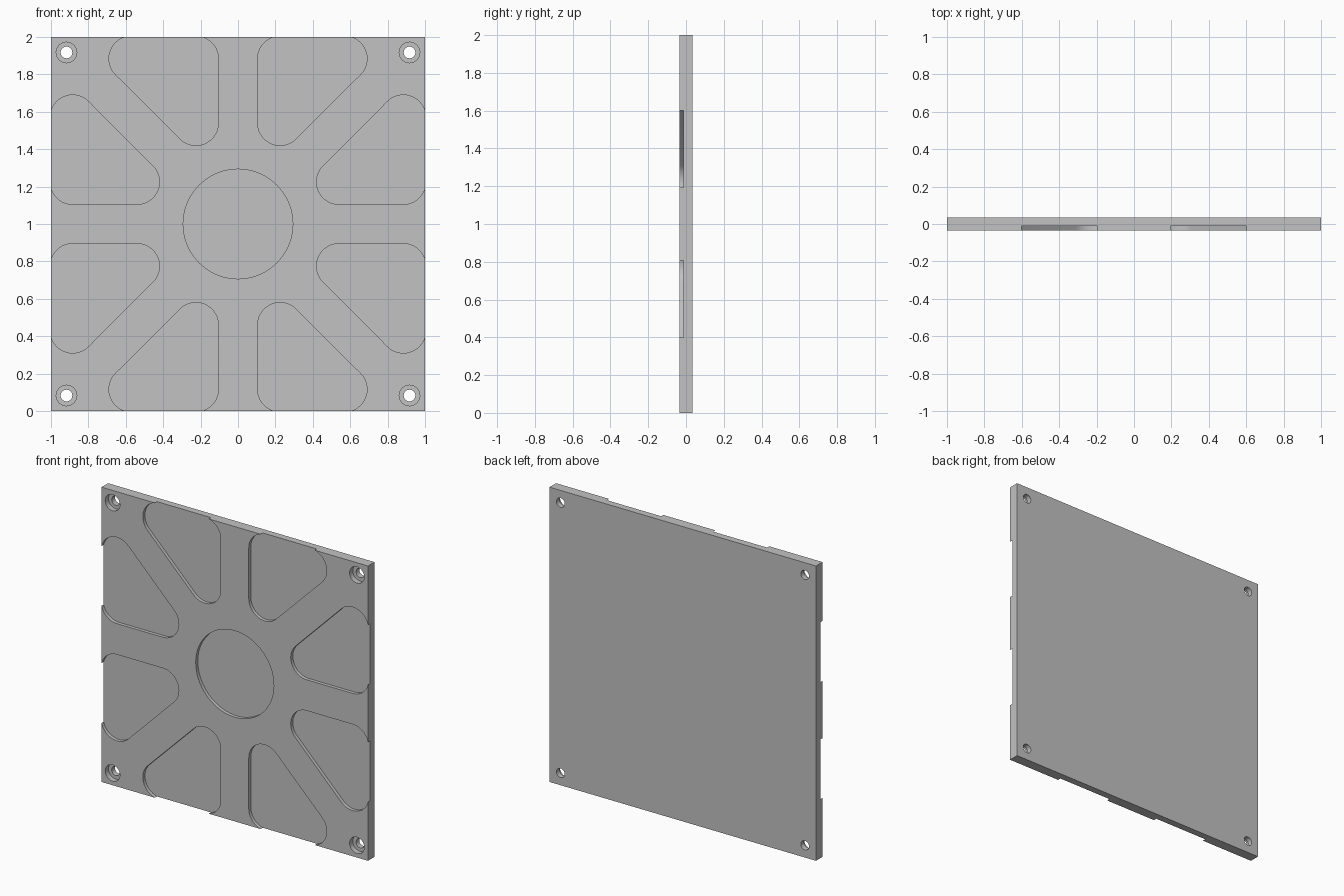
import bpy, bmesh
from math import sin, cos, radians

if "Cube" in bpy.data.objects:
    bpy.data.objects.remove(bpy.data.objects["Cube"], do_unlink=True)

HALF_T = 0.035          # half of the plate thickness
POCKET_FLOOR = -0.012   # y of the pocket floors
BORE_FLOOR = 0.0        # y of the counterbore floors
OUT = 0.1               # cutters overshoot the plate by this

grey = bpy.data.materials.new("plain grey")
grey.use_nodes = True
grey.diffuse_color = (0.54, 0.54, 0.54, 1)
grey.node_tree.nodes["Principled BSDF"].inputs["Base Color"].default_value = grey.diffuse_color


def arc(cx, cz, r, start, end, steps):
    """Points of an arc in the x-z plane, angles in degrees."""
    angles = [radians(start + (end - start) * i / steps) for i in range(steps + 1)]
    return [(cx + r * cos(a), cz + r * sin(a)) for a in angles]


def circle(cx, cz, r, steps=64):
    return arc(cx, cz, r, 0, 360, steps)[:-1]


def prisms(name, outlines, y0, y1):
    """Extrude closed x-z outlines from y0 to y1 into one object."""
    bm = bmesh.new()
    for outline in outlines:
        face = bm.faces.new([bm.verts.new((x, y0, z + 1)) for x, z in outline])
        new = bmesh.ops.extrude_face_region(bm, geom=[face])["geom"]
        moved = [v for v in new if isinstance(v, bmesh.types.BMVert)]
        bmesh.ops.translate(bm, verts=moved, vec=(0, y1 - y0, 0))
    bmesh.ops.recalc_face_normals(bm, faces=bm.faces)
    mesh = bpy.data.meshes.new(name)
    bm.to_mesh(mesh)
    bm.free()
    mesh.materials.append(grey)
    obj = bpy.data.objects.new(name, mesh)
    bpy.context.collection.objects.link(obj)
    return obj


# Square plate
plate = prisms("plate", [[(-1, -1), (1, -1), (1, 1), (-1, 1)]], -HALF_T, HALF_T)

# One rounded triangular pocket, mirrored and swapped into all eight
R = 0.12
triangle = (arc(0.225, 0.54, R, 180, 315, 18)
            + arc(0.57, 0.884, R, -45, 90, 18)
            + arc(0.225, 0.884, R, 90, 180, 12))
pockets = [circle(0, 0, 0.293, 96)]
corners = [(sx, sz) for sx in (-1, 1) for sz in (-1, 1)]
for sx, sz in corners:
    pockets.append([(sx * x, sz * z) for x, z in triangle])
    pockets.append([(sx * z, sz * x) for x, z in triangle])

# Counterbored screw holes in the corners
C = 0.917
bores = [circle(sx * C, sz * C, 0.055, 48) for sx, sz in corners]
holes = [circle(sx * C, sz * C, 0.031, 48) for sx, sz in corners]

cutters = [
    prisms("pocket_cutter", pockets, -OUT, POCKET_FLOOR),
    prisms("counterbore_cutter", bores, -OUT, BORE_FLOOR),
    prisms("screw_hole_cutter", holes, -OUT, OUT),
]

# Cut everything from the plate, then drop the cutters
bpy.ops.object.select_all(action="DESELECT")
bpy.context.view_layer.objects.active = plate
plate.select_set(True)
for cutter in cutters:
    cutter.hide_render = True
    mod = plate.modifiers.new(cutter.name, "BOOLEAN")
    mod.operation = "DIFFERENCE"
    mod.solver = "EXACT"
    mod.object = cutter
    bpy.ops.object.modifier_apply(modifier=mod.name)
    bpy.data.objects.remove(cutter, do_unlink=True)

bpy.ops.object.shade_smooth_by_angle(angle=radians(30))
